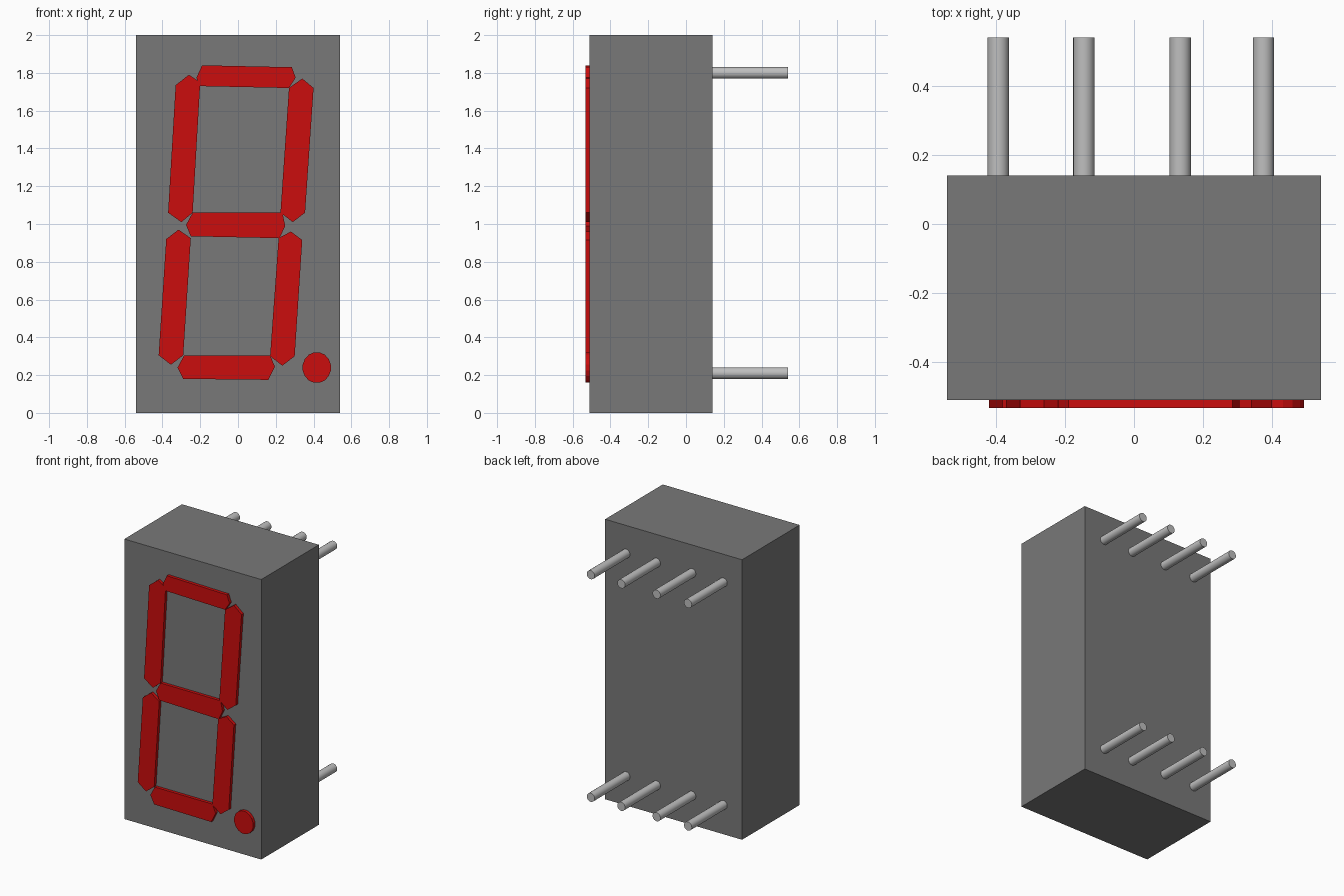
import bpy, bmesh, math
from mathutils import Matrix

if "Cube" in bpy.data.objects:
    bpy.data.objects.remove(bpy.data.objects["Cube"])


def material(name, rgb):
    m = bpy.data.materials.new(name)
    m.diffuse_color = (*rgb, 1)
    m.use_nodes = True
    m.node_tree.nodes["Principled BSDF"].inputs["Base Color"].default_value = m.diffuse_color
    return m


GREY = material("housing grey", (0.19, 0.19, 0.19))
RED = material("segment red", (0.6, 0.004, 0.004))
METAL = material("pin metal", (0.52, 0.52, 0.52))

FRONT, BACK = -0.51, 0.14


def finish(bm, name, mat):
    bmesh.ops.recalc_face_normals(bm, faces=bm.faces)
    me = bpy.data.meshes.new(name)
    bm.to_mesh(me)
    bm.free()
    me.materials.append(mat)
    ob = bpy.data.objects.new(name, me)
    bpy.context.collection.objects.link(ob)
    return ob


def plate(name, outline):
    """Extrude an x-z outline from the housing face to the display face."""
    bm = bmesh.new()
    face = bm.faces.new([bm.verts.new((x, FRONT - 0.022, z)) for x, z in outline])
    ext = bmesh.ops.extrude_face_region(bm, geom=[face])
    verts = [v for v in ext["geom"] if isinstance(v, bmesh.types.BMVert)]
    bmesh.ops.translate(bm, verts=verts, vec=(0, 0.025, 0))
    return finish(bm, name, RED)


# Housing block
bm = bmesh.new()
bmesh.ops.create_cube(bm, size=1, matrix=Matrix.Translation((0, (FRONT + BACK) / 2, 1))
                      @ Matrix.Diagonal((1.082, BACK - FRONT, 2, 1)))
finish(bm, "housing", GREY)

# Seven slanted display segments with pointed ends
segments = {
    "top": [(-.22, 1.775), (-.19, 1.84), (.285, 1.83), (.305, 1.775), (.27, 1.72), (-.205, 1.73)],
    "upper_left": [(-.26, 1.79), (-.2, 1.75), (-.24, 1.06), (-.3, 1.01), (-.37, 1.06), (-.33, 1.735)],
    "upper_right": [(.34, 1.77), (.4, 1.72), (.355, 1.06), (.29, 1.01), (.225, 1.06), (.27, 1.72)],
    "middle": [(-.275, .995), (-.24, 1.06), (.235, 1.06), (.25, .99), (.22, .925), (-.25, .935)],
    "lower_left": [(-.315, .97), (-.25, .925), (-.29, .305), (-.355, .255), (-.42, .305), (-.38, .92)],
    "lower_right": [(.28, .96), (.34, .915), (.3, .3), (.235, .25), (.17, .3), (.215, .925)],
    "bottom": [(-.32, .24), (-.285, .305), (.17, .305), (.195, .245), (.16, .175), (-.29, .18)],
}
for name, outline in segments.items():
    plate("segment_" + name, outline)

# Decimal point
angles = [2 * math.pi * (i + 0.5) / 16 for i in range(16)]
plate("decimal_point", [(0.417 + 0.076 * math.cos(a), 0.24 + 0.082 * math.sin(a)) for a in angles])

# Two rows of four round pins on the back
for row, z in (("upper", 1.80), ("lower", 0.21)):
    for i, x in enumerate((-0.393, -0.145, 0.134, 0.375)):
        bm = bmesh.new()
        bmesh.ops.create_cone(bm, cap_ends=True, segments=24, radius1=0.031, radius2=0.031,
                              depth=0.41, matrix=Matrix.Translation((x, BACK + 0.195, z))
                              @ Matrix.Rotation(math.pi / 2, 4, 'X'))
        for f in bm.faces:
            f.smooth = len(f.verts) == 4
        for e in bm.edges:
            e.smooth = all(f.smooth for f in e.link_faces)
        finish(bm, f"{row}_pin_{i + 1}", METAL)
